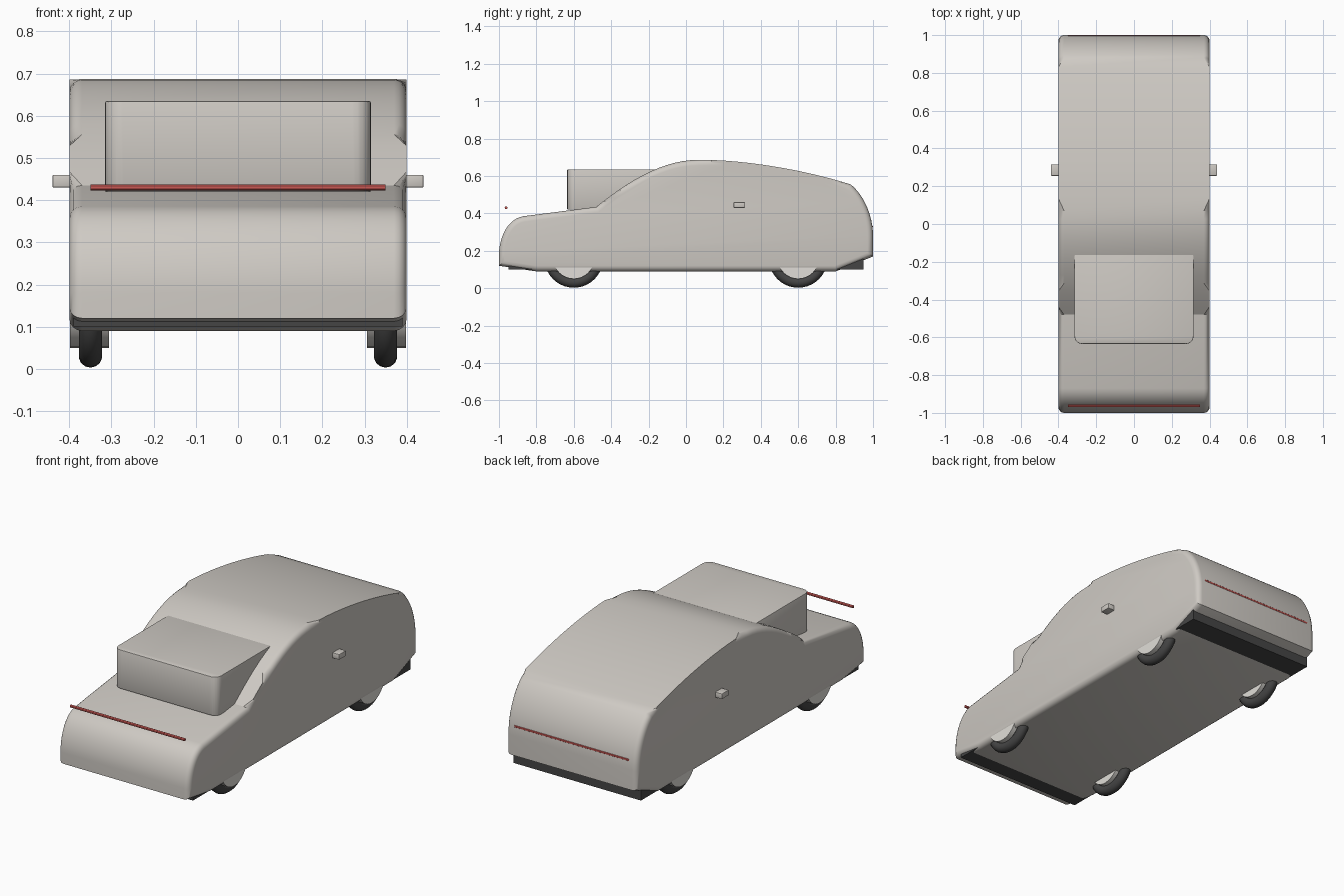
import bpy, bmesh, math
from mathutils import Vector
from mathutils.geometry import interpolate_bezier

cube = bpy.data.objects.get("Cube")
if cube:
    bpy.data.objects.remove(cube, do_unlink=True)


def material(name, r, g, b):
    m = bpy.data.materials.new(name)
    m.use_nodes = True
    m.diffuse_color = (r, g, b, 1)
    bsdf = next(n for n in m.node_tree.nodes if n.type == 'BSDF_PRINCIPLED')
    bsdf.inputs["Base Color"].default_value = (r, g, b, 1)
    return m


paint = material("warm_grey_paint", 0.62, 0.59, 0.55)
silver = material("silver", 0.75, 0.73, 0.69)
rubber = material("black_rubber", 0.06, 0.06, 0.06)
trim = material("dark_trim", 0.06, 0.06, 0.06)
red = material("red_lamp", 0.60, 0.10, 0.09)


def finish(obj, name, mat, smooth=True):
    obj.name = name
    obj.data.materials.clear()
    obj.data.materials.append(mat)
    if smooth:
        bpy.ops.object.select_all(action='DESELECT')
        obj.select_set(True)
        bpy.context.view_layer.objects.active = obj
        bpy.ops.object.shade_smooth_by_angle(angle=math.radians(30))
    return obj


def mesh_object(bm, name, mat):
    bmesh.ops.recalc_face_normals(bm, faces=bm.faces[:])
    me = bpy.data.meshes.new(name)
    bm.to_mesh(me)
    bm.free()
    obj = bpy.data.objects.new(name, me)
    bpy.context.collection.objects.link(obj)
    return finish(obj, name, mat)


def box(name, mat, low, high, bevel=0.0, vertical=0.0):
    low, high = Vector(low), Vector(high)
    bm = bmesh.new()
    bmesh.ops.create_cube(bm, size=1)
    for v in bm.verts:
        v.co = (low + high) / 2 + v.co * (high - low)
    if vertical:
        front = [e for e in bm.edges
                 if all(v.co.y < low.y + 0.001 for v in e.verts)
                 and abs(e.verts[0].co.x - e.verts[1].co.x) < 0.001]
        bmesh.ops.bevel(bm, geom=front, offset=vertical, segments=5,
                        profile=0.5, affect='EDGES')
    if bevel:
        bmesh.ops.bevel(bm, geom=bm.edges[:], offset=bevel, segments=2,
                        profile=0.5, affect='EDGES')
    return mesh_object(bm, name, mat)


def rod(name, mat, x, y, z, radius, length, sides):
    bpy.ops.mesh.primitive_cylinder_add(vertices=sides, radius=radius, depth=length,
                                        location=(x, y, z), rotation=(0, math.pi / 2, 0))
    return finish(bpy.context.object, name, mat)


# Body: side profile of curves joined by straight runs, widened along x
curves = [
    [(-1, .18), (-1, .26), (-.96, .37), (-.87, .385)],
    [(-.48, .435), (-.30, .58), (-.12, .687), (.07, .687)],
    [(.07, .687), (.35, .687), (.68, .62), (.88, .555)],
    [(.88, .555), (.94, .51), (1, .40), (1, .28)],
]
profile = [Vector((-.8, .09)), Vector((-1, .12))]
for c in curves:
    for p in interpolate_bezier(*[Vector(q) for q in c], 14):
        if (p - profile[-1]).length > 0.001:
            profile.append(p)
profile += [Vector((1, .17)), Vector((.8, .09))]

HALF = 0.4
bm = bmesh.new()
side = bm.faces.new([bm.verts.new((-HALF, p.x, p.y)) for p in profile])
new = bmesh.ops.extrude_face_region(bm, geom=[side])["geom"]
for v in new:
    if isinstance(v, bmesh.types.BMVert):
        v.co.x = HALF
if not side.is_valid or len(side.edges[0].link_faces) < 2:
    bmesh.ops.holes_fill(bm, edges=[e for e in bm.edges if e.is_boundary])
rims = [e for e in bm.edges if abs(e.verts[0].co.x - e.verts[1].co.x) < 0.001]
bmesh.ops.bevel(bm, geom=rims, offset=0.03, segments=4, profile=0.5,
                affect='EDGES', clamp_overlap=False)
mesh_object(bm, "body", paint)

# Windscreen block standing on the bonnet and running into the roof
box("windscreen", paint, (-.315, -.635, .42), (.315, .1, .635), 0.004, 0.04)

# Bumpers
box("front_bumper", trim, (-.39, -.95, .10), (.39, -.75, .16))
box("rear_bumper", trim, (-.39, .75, .10), (.39, .95, .19))

# Lamp strips: one ahead of the bonnet, one almost flush with the tail
rod("front_lamp_strip", red, 0, -.962, .43, .0075, .70, 12)
rod("rear_lamp_strip", red, 0, .9915, .33, .0075, .70, 12)

# Door handles and wheels on both sides
for s, label in ((1, "left"), (-1, "right")):
    xs = sorted((s * .38, s * .44))
    box(label + "_handle", paint, (xs[0], .255, .43), (xs[1], .315, .46), 0.003)
    for y, end in ((-.6, "front"), (.6, "rear")):
        bpy.ops.mesh.primitive_torus_add(
            location=(s * .35, y, .16), rotation=(0, math.pi / 2, 0),
            major_radius=.129, minor_radius=.028,
            major_segments=40, minor_segments=14)
        finish(bpy.context.object, f"{end}_{label}_tyre", rubber)
        rod(f"{end}_{label}_hub", silver, s * .352, y, .16, .11, .092, 32)
